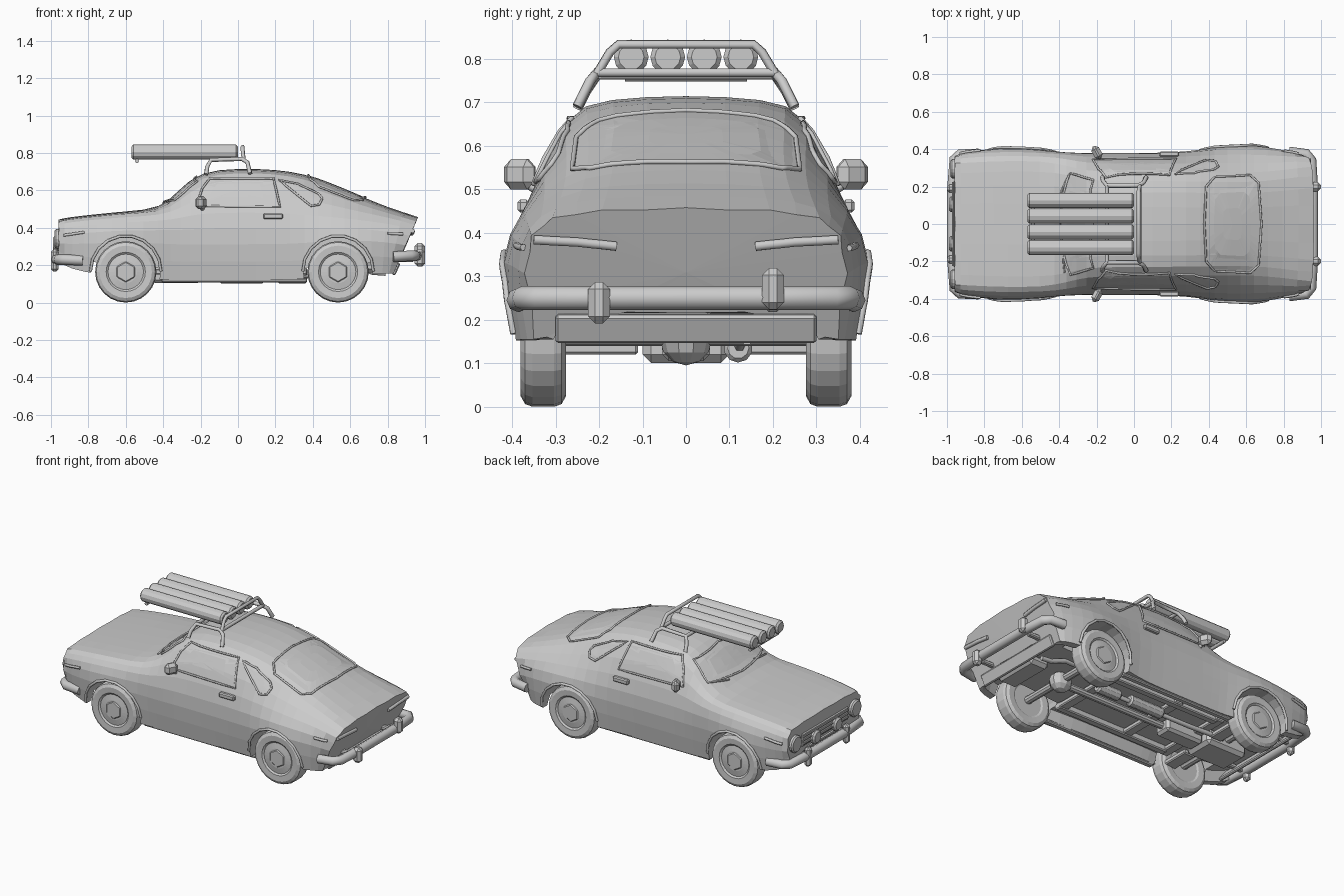
import bpy, bmesh, math
from mathutils import Vector
from mathutils.bvhtree import BVHTree

if "Cube" in bpy.data.objects:
    bpy.data.objects.remove(bpy.data.objects["Cube"])

SIDES = (("left", -1), ("right", 1))
AXLES = (("front", -.6), ("rear", .535))
ROT = {'x': (0, math.pi / 2, 0), 'y': (math.pi / 2, 0, 0), 'z': (0, 0, 0)}


def mesh_obj(name, verts, faces):
    me = bpy.data.meshes.new(name)
    me.from_pydata(verts, [], faces)
    ob = bpy.data.objects.new(name, me)
    bpy.context.collection.objects.link(ob)
    return ob


def bevel(ob, w):
    if w:
        m = ob.modifiers.new("bevel", 'BEVEL')
        m.width, m.segments, m.limit_method = w, 1, 'ANGLE'
    return ob


def box(name, loc, size, bev=0.006, rot=(0, 0, 0)):
    bpy.ops.mesh.primitive_cube_add(size=1, location=loc, rotation=rot)
    ob = bpy.context.object
    ob.name, ob.scale = name, size
    bpy.ops.object.transform_apply(location=False, rotation=False, scale=True)
    return bevel(ob, bev)


def cyl(name, loc, r, depth, axis='y', n=16, bev=0):
    bpy.ops.mesh.primitive_cylinder_add(vertices=n, radius=r, depth=depth, location=loc, rotation=ROT[axis])
    bpy.context.object.name = name
    return bevel(bpy.context.object, bev)


def ball(name, loc, size, rot=(0, 0, 0)):
    bpy.ops.mesh.primitive_uv_sphere_add(segments=10, ring_count=6, radius=1, location=loc, rotation=rot)
    ob = bpy.context.object
    ob.name, ob.scale = name, size
    return ob


def tube(name, pts, r, closed=False, res=1):
    cu = bpy.data.curves.new(name, 'CURVE')
    cu.dimensions, cu.bevel_depth, cu.bevel_resolution, cu.use_fill_caps = '3D', r, res, True
    sp = cu.splines.new('POLY')
    sp.points.add(len(pts) - 1)
    for p, c in zip(sp.points, pts):
        p.co = (*c, 1)
    sp.use_cyclic_u = closed
    ob = bpy.data.objects.new(name, cu)
    bpy.context.collection.objects.link(ob)
    bpy.ops.object.select_all(action='DESELECT')
    ob.select_set(True)
    bpy.context.view_layer.objects.active = ob
    bpy.ops.object.convert(target='MESH')
    return bpy.context.object


# Body: lofted sections (x, bottom z, wide y, wide z, shoulder y, z, roof edge y, z, top z)
STATIONS = [
    (-.96, .22, .37, .32, .365, .40, .33, .435, .445),
    (-.90, .18, .39, .32, .38, .415, .33, .447, .458),
    (-.75, .15, .415, .33, .388, .43, .34, .463, .474),
    (-.60, .14, .422, .34, .388, .44, .34, .477, .489),
    (-.41, .12, .392, .33, .38, .45, .34, .487, .503),
    (-.31, .12, .387, .32, .375, .46, .30, .55, .61),
    (-.20, .12, .387, .32, .368, .47, .28, .668, .706),
    (0, .12, .387, .32, .368, .47, .28, .685, .720),
    (.20, .12, .389, .32, .37, .47, .278, .680, .715),
    (.36, .125, .405, .33, .378, .46, .275, .648, .691),
    (.50, .14, .436, .35, .38, .45, .272, .595, .64),
    (.64, .15, .436, .35, .38, .442, .272, .537, .58),
    (.79, .155, .41, .34, .37, .43, .29, .487, .514),
    (.968, .155, .38, .32, .36, .40, .32, .437, .458)]
verts = []
for i, (x, zb, ww, zw, ws, zs, wr, zr, zt) in enumerate(STATIONS):
    half = [(0, zb + .06), (ww - .1, zb + .06), (ww - .075, zb), (ww - .03, zb), (ww, zw),
            (ws, zs), (wr, zr), (wr * .66, zr + .75 * (zt - zr)), (0, zt)]
    ring = half + [(-y, z) for y, z in half[-2:0:-1]]
    lean = .45 if i == len(STATIONS) - 1 else 0
    verts += [(x - lean * (zt - z), y, z) for y, z in ring]
n, rows = 16, len(STATIONS)
faces = [(r * n + k, (r + 1) * n + k, (r + 1) * n + (k + 1) % n, r * n + (k + 1) % n)
         for r in range(rows - 1) for k in range(n)]
faces += [tuple(range(n)), tuple(range((rows - 1) * n, rows * n))[::-1]]
body = mesh_obj("car_body", verts, faces)
bm = bmesh.new()
bm.from_mesh(body.data)
bmesh.ops.recalc_face_normals(bm, faces=bm.faces)
crease = bm.edges.layers.float.new('crease_edge')
for e in bm.edges:
    a, b = (v.index for v in e.verts)
    if a // n == b // n:
        e[crease] = .85 if a // n in (0, rows - 1) else 0
    elif a % n in (1, 2, 3, 13, 14, 15):
        e[crease] = 1
    elif a % n in (6, 10) and min(a, b) // n < 4:
        e[crease] = .4
bm.to_mesh(body.data)
bm.free()
sub = body.modifiers.new("subdivision", 'SUBSURF')
sub.levels = sub.render_levels = 1
bpy.context.view_layer.update()
skin = BVHTree.FromObject(body, bpy.context.evaluated_depsgraph_get())


def cast(a, b, view, s=1, off=.004):
    o, d = {'side': ((a, 2 * s, b), (0, -s, 0)), 'top': ((a, b, 2), (0, 0, -1)),
            'front': ((-2, a, b), (1, 0, 0)), 'rear': ((2, a, b), (-1, 0, 0))}[view]
    hit, normal = skin.ray_cast(Vector(o), Vector(d))[:2]
    return hit + normal * off if hit else None


def strip(name, pts, view, s, r, closed=False):
    dense = []
    for i in range(len(pts) if closed else len(pts) - 1):
        p, q = Vector(pts[i]), Vector(pts[(i + 1) % len(pts)])
        dense += [p.lerp(q, t / 5) for t in range(5)]
    if not closed:
        dense.append(Vector(pts[-1]))
    hits = [h for h in (cast(*p, view, s) for p in dense) if h]
    tube(name, hits, r, closed)
    return dense


def window(name, pts, view, s=1):
    loop = strip(name + "_trim", pts, view, s, .006, True)
    c = sum(loop, Vector((0, 0))) / len(loop)
    m, v = len(loop), []
    for f in (1, .66, .33):
        v += [cast(*(c.lerp(p, f)), view, s, .002) for p in loop]
    v.append(cast(*c, view, s, .002))
    if None in v:
        return
    fs = [(r * m + k, r * m + (k + 1) % m, (r + 1) * m + (k + 1) % m, (r + 1) * m + k)
          for r in range(2) for k in range(m)]
    fs += [(2 * m + k, 2 * m + (k + 1) % m, 3 * m) for k in range(m)]
    mesh_obj(name, v, fs)


# Windows and trims laid on the body surface
window("windshield", [(-.27, .545), (0, .535), (.27, .545), (.235, .645), (0, .67), (-.235, .645)], 'front')
window("rear_window", [(.385, -.2), (.43, -.25), (.62, -.26), (.665, -.22), (.68, 0), (.665, .22),
                       (.62, .26), (.43, .25), (.385, .2), (.375, 0)], 'top')
for side, s in SIDES:
    window(side + "_door_window", [(-.22, .515), (-.19, .61), (-.15, .66), (.19, .66), (.225, .51)], 'side', s)
    window(side + "_quarter_window", [(.22, .652), (.32, .632), (.43, .58), (.45, .555), (.435, .522), (.39, .515)], 'side', s)
    for part, x in AXLES:
        arc = [(x + .188 * math.cos(a), .168 + .188 * math.sin(a)) for a in
               (math.radians(d) for d in range(0, 181, 20))]
        strip(f"{side}_{part}_arch_lip", arc, 'side', s, .008)
    strip(side + "_front_marker", [(-.93, .36), (-.82, .375)], 'side', s, .008)
    strip(side + "_rear_marker", [(.80, .37), (.88, .365)], 'side', s, .008)
    strip(side + "_tail_light", [(s * .16, .37), (s * .25, .38), (s * .35, .385)], 'rear', 1, .012)
    strip(side + "_wiper", [(s * .2 - .06, .53), (s * .2 + .06, .545)], 'front', 1, .005)

# Wheel wells cut into the body
cutters = [cyl("wheel_well_cutter", (x, s * .37, .168), .186, .28, 'y', 24) for _, x in AXLES for _, s in SIDES]
for c in cutters:
    c.hide_render = True
    m = body.modifiers.new("wheel_well", 'BOOLEAN')
    m.operation, m.object, m.solver = 'DIFFERENCE', c, 'EXACT'
bpy.context.view_layer.objects.active = body
for m in list(body.modifiers):
    bpy.ops.object.modifier_apply(modifier=m.name)
for c in cutters:
    bpy.data.objects.remove(c)

# Wheels: lathed tyre and rim with a six-sided hub cap
PROFILE = [(.095, -.045), (.105, -.05), (.14, -.052), (.158, -.042), (.164, -.025), (.164, .025),
           (.158, .042), (.14, .052), (.105, .05), (.095, .042), (.06, .048)]
k = 24
ANGLES = [2 * math.pi * j / k for j in range(k)]
for side, s in SIDES:
    for part, x in AXLES:
        v = [(r * math.cos(a), s * y, r * math.sin(a)) for r, y in PROFILE for a in ANGLES]
        f = [(i * k + j, i * k + (j + 1) % k, (i + 1) * k + (j + 1) % k, (i + 1) * k + j)
             for i in range(len(PROFILE) - 1) for j in range(k)]
        f += [tuple(range(k)), tuple(range((len(PROFILE) - 1) * k, len(PROFILE) * k))]
        wheel = mesh_obj(f"{side}_{part}_wheel", v, f)
        wheel.location = (x, s * .328, .164)
        cyl(f"{side}_{part}_hub_cap", (x, s * .374, .164), .056, .014, 'y', 6, .005)

# Bumpers with overriders
for part, pts, r in (("front", [(-.83, .375, .225), (-.93, .372, .23), (-.96, .345, .23), (-.972, .18, .23)], .028),
                     ("rear", [(.83, .385, .245), (.92, .375, .25), (.948, .34, .25), (.957, .18, .25)], .028)):
    tube(part + "_bumper", pts + [(x, -y, z) for x, y, z in pts[::-1]], r, res=2)
for side, s in SIDES:
    box(side + "_front_overrider", (-.98, s * .19, .225), (.04, .045, .12), .014)
    box(side + "_rear_overrider", (.972, s * .2, .255 + s * .016), (.054, .05, .095), .016)
    for part, x in (("front", -.9), ("rear", .88)):
        box(f"{side}_{part}_bumper_bracket", (x, s * .2, .23), (.12, .03, .025))

# Lower valance panels
box("rear_valance", (.845, 0, .18), (.02, .6, .07), .006, (0, .42, 0))
box("front_valance", (-.90, 0, .215), (.02, .62, .07), .006, (0, -.6, 0))

# Front lamps and grille
box("grille", (-.962, 0, .335), (.012, .46, .08))
for i in range(3):
    box("grille_bar", (-.969, 0, .312 + i * .022), (.01, .45, .006), 0)
for side, s in SIDES:
    cyl(side + "_headlight", (-.96, s * .295, .34), .052, .04, 'x', 16, .008)
    cyl(side + "_fog_lamp", (-.972, s * .105, .315), .042, .035, 'x', 12, .01)

# Mirrors and door handles
for side, s in SIDES:
    box(side + "_mirror", (-.198, s * .382, .534), (.045, .078, .07), .018, (0, 0, s * .5))
    tube(side + "_mirror_stalk", [(-.19, s * .345, .50), (-.195, s * .375, .52)], .012)
    box(side + "_door_handle", (.188, s * .374, .461), (.105, .026, .03))

# Roof rack and carried tubes
for side, s in SIDES:
    tube(side + "_rack_rail", [(-.17, s * .25, .685), (-.165, s * .23, .725), (-.145, s * .205, .762), (.02, s * .205, .768),
                               (.05, s * .22, .75), (.065, s * .25, .69)], .012)
tube("rack_hoop", [(.03, -.205, .765), (.025, -.175, .815), (.025, -.155, .833), (.025, .155, .833),
                   (.025, .175, .815), (.03, .205, .765)], .011)
for x, w, z in ((-.145, .205, .762), (.03, .205, .768), (-.54, .14, .757)):
    tube("rack_crossbar", [(x, -w, z), (x, w, z)], .011)
for i in range(4):
    cyl("roof_tube", (-.285, (i - 1.5) * .084, .804), .04, .57, 'x', 12, .01)

# Underbody: driveline, exhaust, axles and chassis members
box("engine_sump", (-.6, 0, .15), (.28, .2, .1), .02)
box("gearbox", (-.33, 0, .145), (.26, .11, .08), .015)
cyl("drive_shaft", (.15, 0, .15), .022, .75, 'x', 10)
ball("differential", (.535, 0, .155), (.07, .06, .06))
for part, x in AXLES:
    cyl(part + "_axle", (x, 0, .164), .024, .6, 'y', 10)
tube("exhaust_pipe", [(-.55, .12, .14), (-.3, .12, .13), (.35, .12, .13), (.46, .14, .2),
                      (.62, .14, .2), (.72, .14, .16), (.79, .14, .155)], .014)
for x, l in ((.02, .24), (.29, .16)):
    cyl("muffler", (x, .12, .135), .035, l, 'x', 10, .01)
for side, s in SIDES:
    box(side + "_chassis_rail", (-.02, s * .22, .165), (.78, .045, .04))
    box(side + "_sill", (-.02, s * .335, .118), (.78, .035, .02))
    box(side + "_suspension_arm", (-.5, s * .2, .135), (.08, .18, .03))
for x in (-.42, -.12, .34):
    box("cross_member", (x, 0, .165), (.06, .5, .03))
box("fuel_tank", (.74, -.08, .19), (.14, .3, .06), .02)
